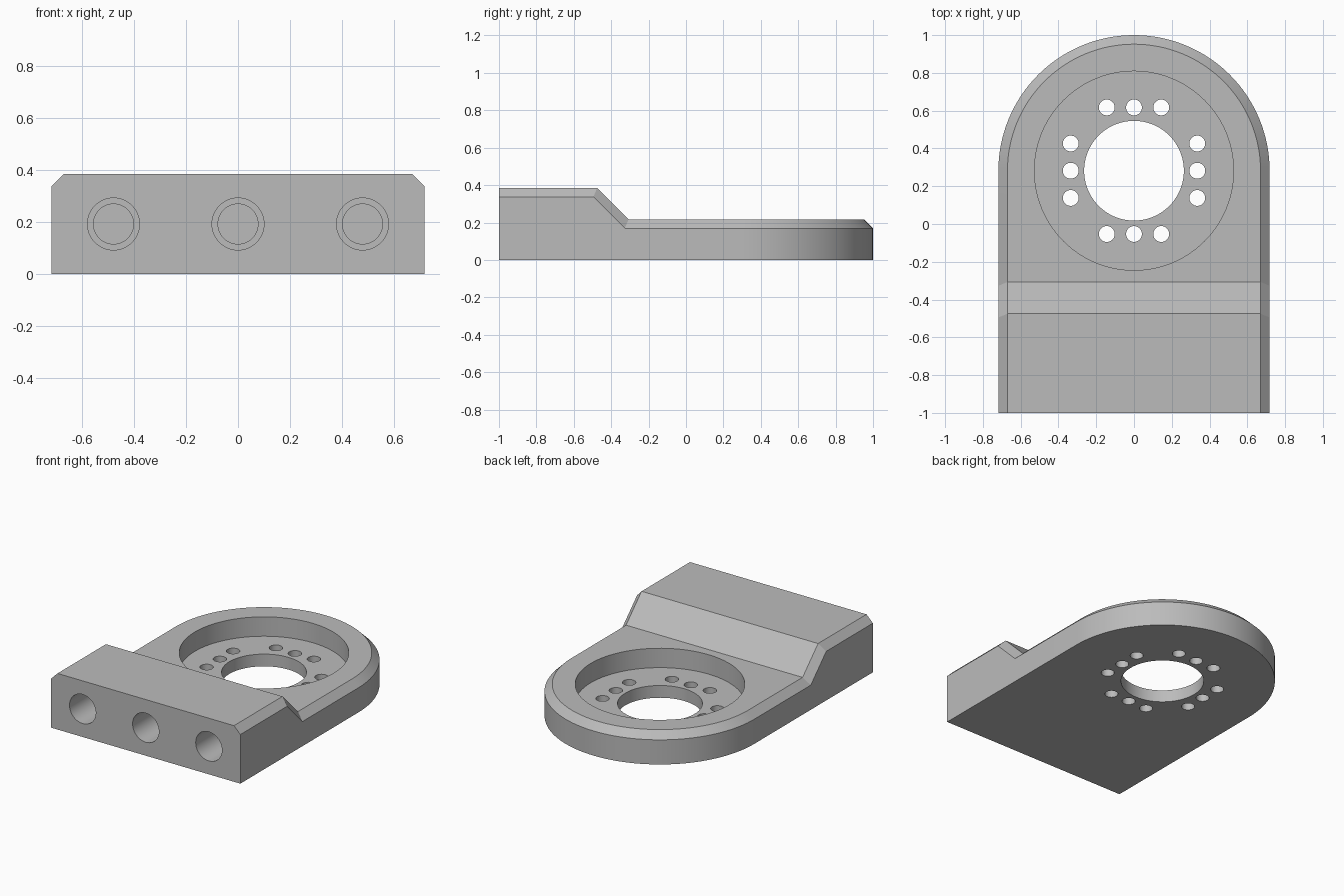
import bpy, bmesh, math
from mathutils import Matrix, Vector

if "Cube" in bpy.data.objects:
    bpy.data.objects.remove(bpy.data.objects["Cube"])

HALF_W, CHAMFER = 0.718, 0.048
HIGH, LOW = 0.385, 0.217
CY = 0.282            # centre of the rounded end
SEG = 64              # segments of the half-round end
MITER = CHAMFER * math.tan(math.pi / 8)

grey = bpy.data.materials.new("plain_grey")
grey.diffuse_color = (0.5, 0.5, 0.5, 1)
grey.use_nodes = True
grey.node_tree.nodes["Principled BSDF"].inputs["Base Color"].default_value = grey.diffuse_color


def finish(name, bm):
    bmesh.ops.recalc_face_normals(bm, faces=bm.faces[:])
    mesh = bpy.data.meshes.new(name)
    bm.to_mesh(mesh)
    bm.free()
    mesh.materials.append(grey)
    obj = bpy.data.objects.new(name, mesh)
    bpy.context.collection.objects.link(obj)
    return obj


def build_plate():
    """Stepped plate with a round end and a chamfer along its top edge."""
    # Right-hand edge, as (y of rim, z of rim, y of top, z of top)
    side = [(-1, HIGH - CHAMFER, -1, HIGH),
            (-0.475 - MITER, HIGH - CHAMFER, -0.475, HIGH),
            (-0.307 - MITER, LOW - CHAMFER, -0.307, LOW)]
    r_in = HALF_W - CHAMFER
    rim = [(HALF_W, a, b) for a, b, _, _ in side]
    top = [(r_in, c, d) for _, _, c, d in side]
    for i in range(SEG + 1):
        a = math.pi * i / SEG
        c, s = math.cos(a), math.sin(a)
        rim.append((HALF_W * c, CY + HALF_W * s, LOW - CHAMFER))
        top.append((r_in * c, CY + r_in * s, LOW))
    # Mirror the side edge to the left
    rim += [(-HALF_W, a, b) for a, b, _, _ in reversed(side)]
    top += [(-r_in, c, d) for _, _, c, d in reversed(side)]

    bm = bmesh.new()
    base = [bm.verts.new((x, y, 0)) for x, y, _ in rim]
    rim = [bm.verts.new(p) for p in rim]
    top = [bm.verts.new(p) for p in top]
    n = len(rim)
    for i in range(n - 1):
        bm.faces.new((base[i], base[i + 1], rim[i + 1], rim[i]))   # wall
        bm.faces.new((rim[i], rim[i + 1], top[i + 1], top[i]))     # chamfer
    bm.faces.new((base[0], rim[0], top[0], top[-1], rim[-1], base[-1]))
    bm.faces.new(base)
    bm.faces.new((top[0], top[1], top[-2], top[-1]))               # block top
    bm.faces.new((top[1], top[2], top[-3], top[-2]))               # ramp
    bm.faces.new(top[2:-2])                                        # low top
    return finish("mounting_plate", bm)


def turned_cutter(name, profile, matrix, seg):
    """Solid of revolution from (radius, height) pairs, capped at both ends."""
    bm = bmesh.new()
    rings = []
    for r, h in profile:
        rings.append([bm.verts.new(matrix @ Vector((
            r * math.cos(2 * math.pi * i / seg),
            r * math.sin(2 * math.pi * i / seg), h))) for i in range(seg)])
    for lo, hi in zip(rings, rings[1:]):
        for i in range(seg):
            j = (i + 1) % seg
            bm.faces.new((lo[i], lo[j], hi[j], hi[i]))
    bm.faces.new(rings[0])
    bm.faces.new(rings[-1])
    return finish(name, bm)


plate = build_plate()
cutters = []

# Bearing seat with its central through hole
cutters.append(turned_cutter(
    "seat_cutter", [(0.264, -0.1), (0.264, 0.084), (0.527, 0.084), (0.527, 0.5)],
    Matrix.Translation((0, CY, 0)), 96))

# Four rows of three small through holes
for quarter in range(4):
    turn = Matrix.Rotation(quarter * math.pi / 2, 4, 'Z')
    for off in (-0.144, 0, 0.144):
        spot = turn @ Vector((0.335, off, 0)) + Vector((0, CY, 0))
        cutters.append(turned_cutter("small_hole_cutter", [(0.042, -0.1), (0.042, 0.15)],
                                     Matrix.Translation(spot), 32))

# Three stepped blind holes in the front face
for x in (-0.479, 0, 0.479):
    place = Matrix.Translation((x, -1, 0.192)) @ Matrix.Rotation(-math.pi / 2, 4, 'X')
    cutters.append(turned_cutter(
        "front_hole_cutter", [(0.1, -0.1), (0.1, 0.36), (0.077, 0.36), (0.077, 0.48)],
        place, 48))

# Cut everything, then drop the cutters
bpy.context.view_layer.objects.active = plate
for cutter in cutters:
    cutter.hide_render = True
    mod = plate.modifiers.new("cut", 'BOOLEAN')
    mod.operation, mod.solver, mod.object = 'DIFFERENCE', 'EXACT', cutter
    bpy.ops.object.modifier_apply(modifier=mod.name)
    bpy.data.objects.remove(cutter)

# Smooth the round walls, keep edges sharp
bpy.ops.object.select_all(action='DESELECT')
plate.select_set(True)
bpy.ops.object.shade_smooth_by_angle(angle=math.radians(25))
